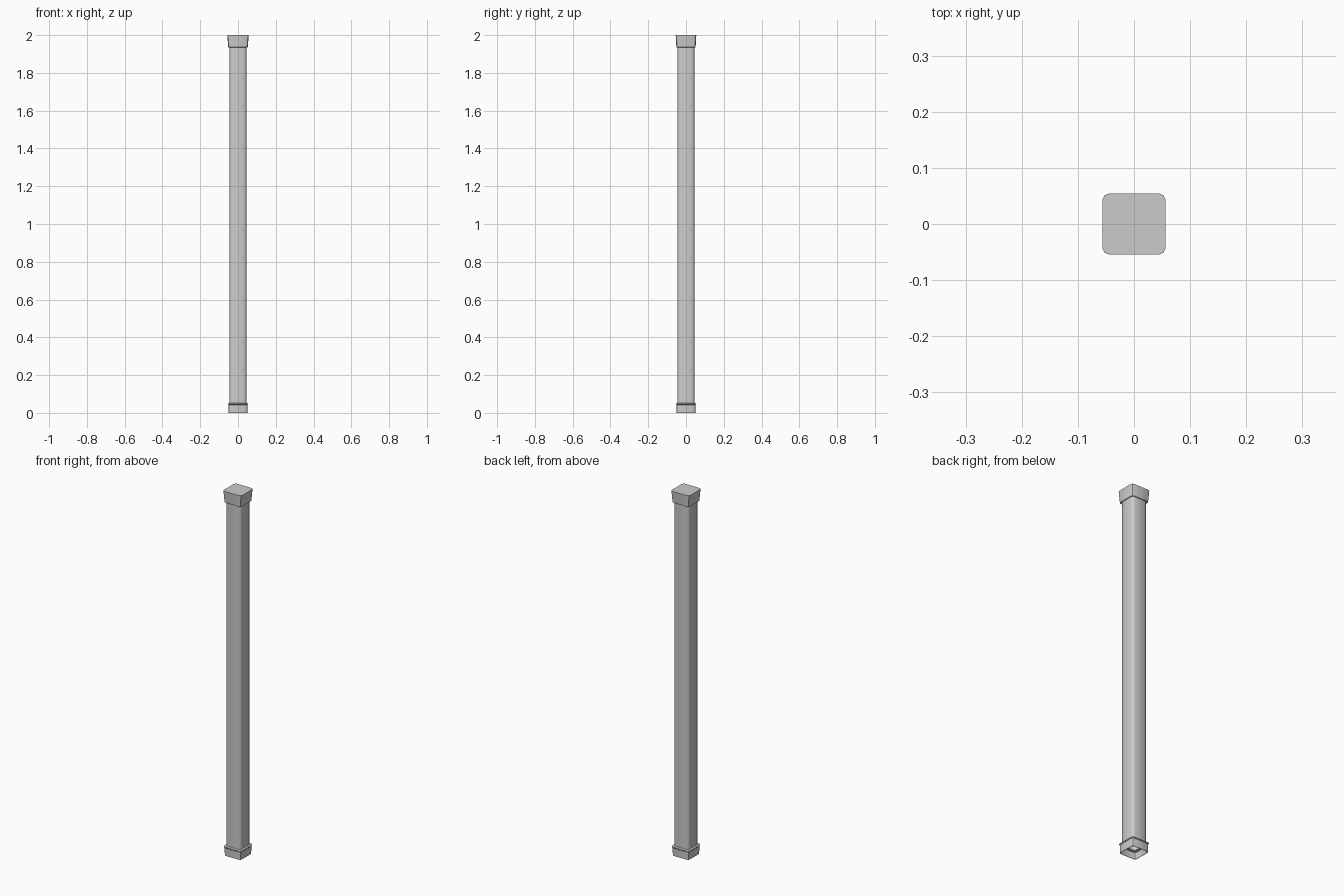
import bpy, bmesh

if "Cube" in bpy.data.objects:
    bpy.data.objects.remove(bpy.data.objects["Cube"])


def ring(bm, hx, hy, z, c):
    """Rectangle with softly rounded (three-point) corners."""
    k = c * 0.3
    pts = []
    for sx, sy, flip in ((1, 1, 0), (-1, 1, 1), (-1, -1, 0), (1, -1, 1)):
        corner = [(hx, hy - c), (hx - k, hy - k), (hx - c, hy)]
        if flip:
            corner.reverse()
        pts += [(sx * x, sy * y) for x, y in corner]
    return [bm.verts.new((x, y, z)) for x, y in pts]


def loft(name, profile, cap_start=False, cap_end=False, angle=0.6):
    """Skin a list of (half x, half y, z, corner) sections."""
    bm = bmesh.new()
    rings = [ring(bm, *p) for p in profile]
    for a, b in zip(rings, rings[1:]):
        n = len(a)
        for i in range(n):
            j = (i + 1) % n
            bm.faces.new((a[i], a[j], b[j], b[i]))
    if cap_start:
        bm.faces.new(rings[0][::-1])
    if cap_end:
        bm.faces.new(rings[-1])
    me = bpy.data.meshes.new(name)
    bm.to_mesh(me)
    bm.free()
    ob = bpy.data.objects.new(name, me)
    bpy.context.collection.objects.link(ob)
    bpy.ops.object.select_all(action='DESELECT')
    ob.select_set(True)
    bpy.context.view_layer.objects.active = ob
    bpy.ops.object.shade_smooth_by_angle(angle=angle)
    return ob


# Square tube with softened corners, open at the bottom
loft("shaft", [(0.045, 0.045, 0.035, 0.015), (0.045, 0.045, 1.95, 0.015)], angle=1.0)

# Flared cap, closed on top, stepping in to the shaft underneath
loft("top_cap", [
    (0.045, 0.045, 1.942, 0.012),
    (0.049, 0.048, 1.935, 0.012),
    (0.052, 0.051, 1.937, 0.012),
    (0.0565, 0.0545, 2.0, 0.012),
], cap_end=True)

# Hollow foot: inner ceiling and wall, bottom rim, outer wall, small lip
loft("foot", [
    (0.030, 0.030, 0.035, 0.008),
    (0.046, 0.046, 0.035, 0.010),
    (0.048, 0.048, 0.0, 0.010),
    (0.050, 0.050, 0.0, 0.010),
    (0.051, 0.051, 0.043, 0.010),
    (0.0535, 0.0535, 0.046, 0.010),
    (0.0535, 0.0535, 0.050, 0.010),
    (0.045, 0.045, 0.053, 0.012),
])
